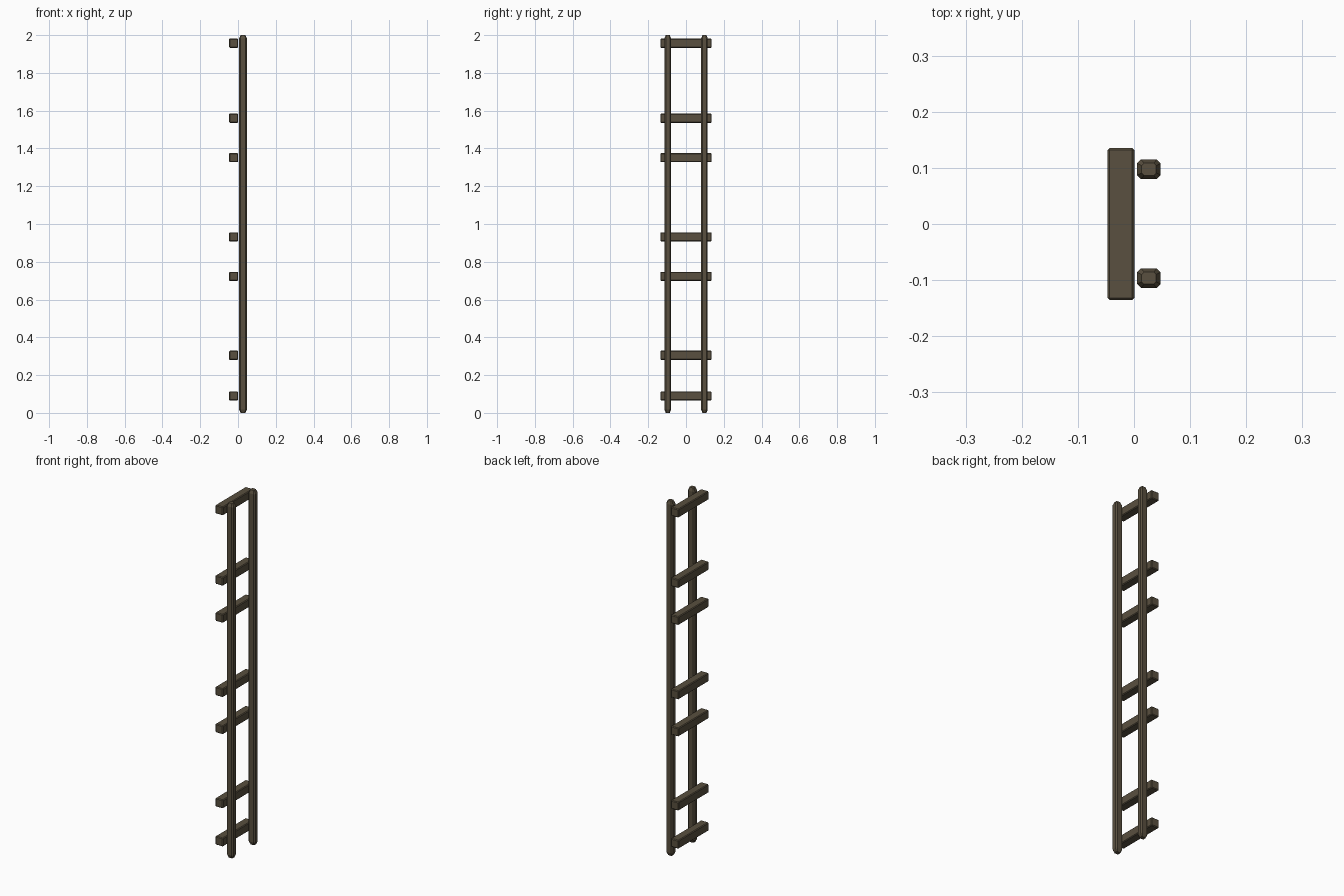
import bpy, bmesh

if "Cube" in bpy.data.objects:
    bpy.data.objects.remove(bpy.data.objects["Cube"])

wood = bpy.data.materials.new("dark_wood")
wood.diffuse_color = (0.1, 0.08, 0.05, 1)
wood.use_nodes = True
wood.node_tree.nodes["Principled BSDF"].inputs["Base Color"].default_value = wood.diffuse_color


def finish(name, bm):
    bmesh.ops.recalc_face_normals(bm, faces=bm.faces)
    mesh = bpy.data.meshes.new(name)
    bm.to_mesh(mesh)
    bm.free()
    mesh.materials.append(wood)
    obj = bpy.data.objects.new(name, mesh)
    bpy.context.collection.objects.link(obj)
    return obj


def chamfered_rect(hx, hy, c):
    return [(hx, c - hy), (hx, hy - c), (hx - c, hy), (c - hx, hy),
            (-hx, hy - c), (-hx, c - hy), (c - hx, -hy), (hx - c, -hy)]


# upright rails: chamfered section with tapered ends
def rail(name, y):
    bm = bmesh.new()
    rings = []
    for z, s in ((0, 0.62), (0.018, 1), (1.982, 1), (2, 0.62)):
        rings.append([bm.verts.new((0.0265 + px * s, y + py * s, z))
                      for px, py in chamfered_rect(0.021, 0.0175, 0.007)])
    for a, b in zip(rings, rings[1:]):
        for i in range(8):
            j = (i + 1) % 8
            bm.faces.new((a[i], a[j], b[j], b[i]))
    bm.faces.new(rings[0])
    bm.faces.new(rings[-1])
    finish(name, bm)


# crossbars: square bars with small bevelled edges
def rung(name, z):
    bm = bmesh.new()
    bmesh.ops.create_cube(bm, size=1)
    for v in bm.verts:
        v.co = (v.co.x * 0.048 - 0.0235, v.co.y * 0.271, v.co.z * 0.048 + z)
    bmesh.ops.bevel(bm, geom=bm.edges[:], offset=0.004, segments=1,
                    affect='EDGES')
    finish(name, bm)


rail("rail_left", -0.0965)
rail("rail_right", 0.0975)
for i, z in enumerate((0.09, 0.305, 0.723, 0.932, 1.351, 1.56, 1.957)):
    rung(f"rung_{i + 1}", z)
